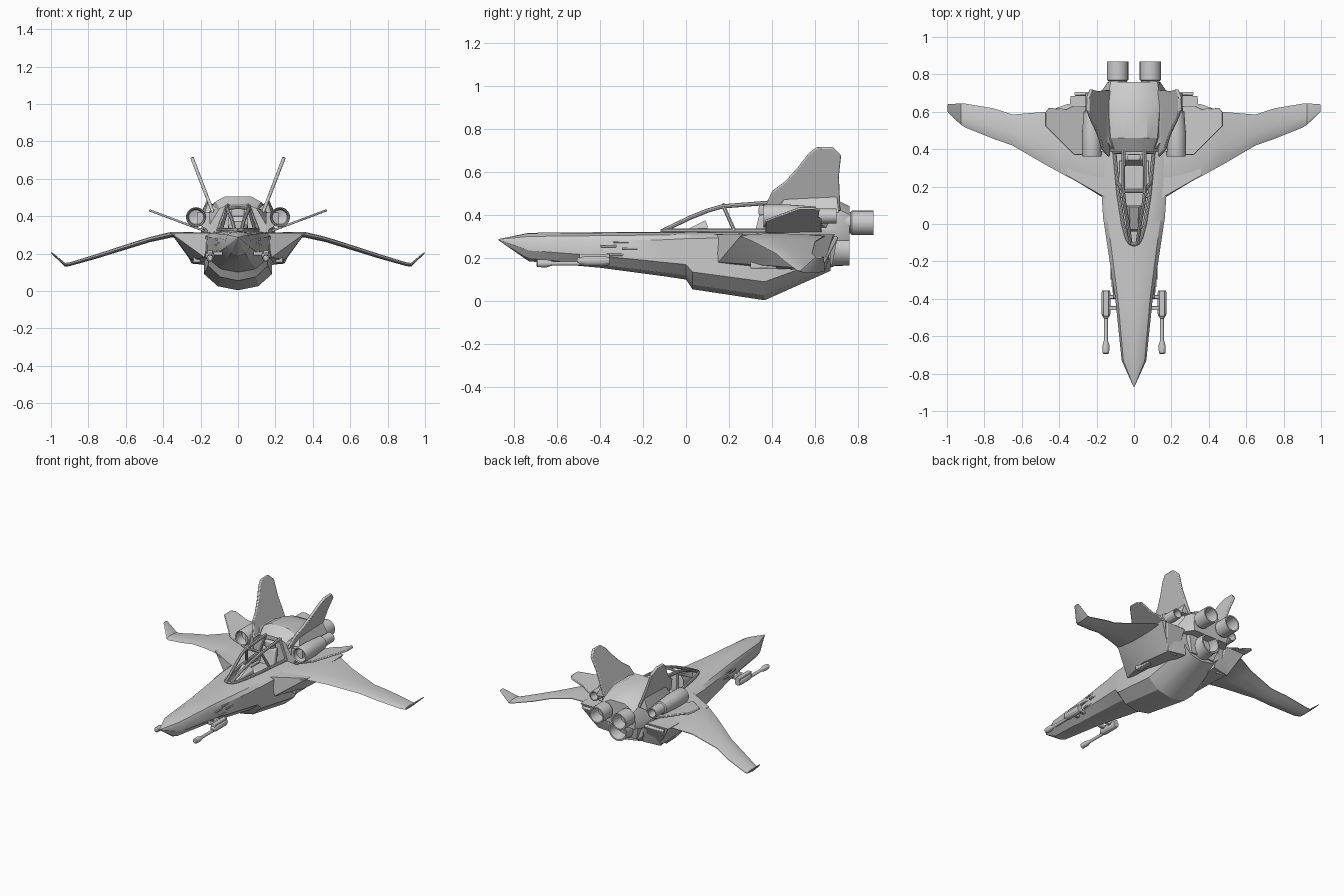
import bpy, bmesh, math
from mathutils import Vector

if "Cube" in bpy.data.objects:
    bpy.data.objects.remove(bpy.data.objects["Cube"])


def finish(name, bm, mirror=False, bevel=0):
    bmesh.ops.recalc_face_normals(bm, faces=bm.faces)
    me = bpy.data.meshes.new(name)
    bm.to_mesh(me)
    bm.free()
    ob = bpy.data.objects.new(name, me)
    bpy.context.collection.objects.link(ob)
    if bevel:
        b = ob.modifiers.new("bevel", 'BEVEL')
        b.width, b.segments = bevel, 2
    if mirror:
        ob.modifiers.new("mirror", 'MIRROR').use_mirror_merge = False
    return ob


def loft(name, rings, mirror=False):
    """Skin a list of closed rings and cap both ends."""
    bm = bmesh.new()
    vs = [[bm.verts.new(p) for p in r] for r in rings]
    n = len(rings[0])
    for a, b in zip(vs, vs[1:]):
        for i in range(n):
            j = (i + 1) % n
            bm.faces.new((a[i], a[j], b[j], b[i]))
    bm.faces.new(vs[0])
    bm.faces.new(vs[-1])
    return finish(name, bm, mirror)


def full(half, y):
    """Half section (x, z) from top centre to bottom centre -> whole ring."""
    other = [(-x, z) for x, z in reversed(half) if x > 1e-6]
    return [(x, y, z) for x, z in half + other]


def hull(name, pts, mirror=False, bevel=0):
    bm = bmesh.new()
    for p in pts:
        bm.verts.new(p)
    res = bmesh.ops.convex_hull(bm, input=bm.verts)
    bmesh.ops.delete(bm, geom=[v for v in res["geom_interior"] if isinstance(v, bmesh.types.BMVert)], context='VERTS')
    bmesh.ops.dissolve_limit(bm, angle_limit=0.02, verts=bm.verts, edges=bm.edges)
    return finish(name, bm, mirror, bevel)


def box(name, c, s, mirror=False, bevel=0.004):
    return hull(name, [(c[0] + i * s[0] / 2, c[1] + j * s[1] / 2, c[2] + k * s[2] / 2)
                       for i in (-1, 1) for j in (-1, 1) for k in (-1, 1)], mirror, bevel)


def plate(name, pts, t, mirror=True):
    """Flat panel of thickness t from a planar outline."""
    p = [Vector(v) for v in pts]
    n = (p[1] - p[0]).cross(p[-1] - p[0]).normalized() * t / 2
    ob = loft(name, [[v - n for v in p], [v + n for v in p]], False)
    b = ob.modifiers.new("bevel", 'BEVEL')
    b.width, b.segments = t * 0.3, 2
    if mirror:
        ob.modifiers.new("mirror", 'MIRROR')
    return ob


def lathe(name, x, z, prof, mirror=False, seg=24):
    """Revolve a (y, radius) profile about a fore-aft axis."""
    return loft(name, [[(x + r * math.cos(a), y, z + r * math.sin(a))
                        for a in (2 * math.pi * i / seg for i in range(seg))] for y, r in prof], mirror)


def tube(name, pts, r, mirror=True):
    cu = bpy.data.curves.new(name, 'CURVE')
    cu.dimensions, cu.bevel_depth, cu.bevel_resolution, cu.use_fill_caps = '3D', r, 2, True
    sp = cu.splines.new('POLY')
    sp.points.add(len(pts) - 1)
    for q, p in zip(sp.points, pts):
        q.co = (*p, 1)
    ob = bpy.data.objects.new(name, cu)
    bpy.context.collection.objects.link(ob)
    bpy.ops.object.select_all(action='DESELECT')
    ob.select_set(True)
    bpy.context.view_layer.objects.active = ob
    bpy.ops.object.convert(target='MESH')
    ob = bpy.context.view_layer.objects.active
    if mirror:
        ob.modifiers.new("mirror", 'MIRROR').use_mirror_merge = False
    return ob


# Fuselage: (y, half width, top, shoulder, chine, keel)
sections = [(-.87, .003, .288, .286, .284, .282), (-.73, .066, .317, .275, .235, .185),
            (-.40, .10, .32, .28, .21, .155), (-.1, .145, .322, .285, .18, .115),
            (.0, .16, .322, .29, .17, .10), (.03, .165, .322, .29, .135, .055),
            (.365, .187, .322, .30, .09, .004), (.67, .14, .32, .30, .20, .14)]
rings = []
for y, w, zt, zs, zl, zb in sections:
    h = zt - zs
    rings.append(full([(0, zt), (.5 * w, zt - .08 * h), (.86 * w, zt - .4 * h), (w, zs),
                       (.97 * w, zl), (.58 * w, zb + .25 * (zl - zb)), (0, zb)], y))
fuselage = loft("fuselage", rings)

# Cockpit opening cut into the fuselage
rim = [(0, -.11), (.022, -.102), (.038, -.075), (.058, .0), (.082, .15), (.105, .39)]
outline = rim + [(-x, y) for x, y in reversed(rim[1:])]
cutter = loft("cockpit_cutter", [[(x * .9, y, z) for x, y in outline] for z in (.215, .4)])
cut = fuselage.modifiers.new("cut", 'BOOLEAN')
cut.object, cut.operation, cut.solver = cutter, 'DIFFERENCE', 'EXACT'
bpy.context.view_layer.objects.active = fuselage
bpy.ops.object.modifier_apply(modifier="cut")
bpy.data.objects.remove(cutter)

# Dorsal engine housing behind the cockpit
dorsal = [(.385, .055, .46, .10, .44, .165), (.46, .07, .505, .125, .475, .19),
          (.60, .07, .50, .135, .465, .20), (.70, .065, .47, .135, .43, .18), (.76, .055, .44, .125, .40, .14)]
loft("dorsal_housing", [full([(0, b), (a, b), (c, d), (e, .33), (e * .95, .28), (0, .28)], y)
                        for y, a, b, c, d, e in dorsal])

# Canopy frame
tube("canopy_rim", [(x, y, .326) for x, y in rim], .010)
tube("canopy_rail", [(.018, -.105, .328), (.035, .02, .388), (.05, .10, .42), (.058, .17, .44), (.056, .39, .457)], .010)
tube("canopy_strut", [(.058, .175, .438), (.09, .225, .326)], .009)
tube("canopy_arch", [(-.058, .175, .44), (0, .175, .447), (.058, .175, .44)], .008, False)
tube("canopy_rear_strut", [(.056, .385, .455), (.105, .385, .326)], .010)

# Cockpit interior
hull("dashboard", [(s * x, y, z) for s in (-1, 1) for x, y, z in
                   [(.055, .10, .24), (.05, .10, .35), (.025, .09, .375), (.02, -.03, .315), (.03, -.04, .24)]])
box("seat_cushion", (0, .25, .265), (.11, .14, .06), bevel=.012)
hull("seat_back", [(s * x, y, z) for s in (-1, 1) for x, y, z in
                   [(.06, .30, .24), (.06, .35, .24), (.05, .34, .40), (.05, .375, .40)]], bevel=.01)
box("headrest", (0, .355, .42), (.07, .035, .05), bevel=.01)
box("side_console", (.07, .24, .27), (.022, .2, .05), True)

# Main wings: (x, z, leading y, trailing y, thickness)
ribs = [(.14, .298, .14, .66, .03), (.36, .300, .255, .64, .03), (.47, .275, .315, .60, .028),
        (.65, .219, .42, .585, .026), (.75, .187, .455, .618, .024), (.90, .143, .515, .643, .02),
        (.925, .14, .53, .645, .02), (.998, .205, .60, .64, .01)]
loft("wing", [[(x, a + (b - a) * f, z + t * g) for f, g in
               [(0, 0), (.12, .35), (.4, .5), (.75, .35), (1, .08), (1, -.08), (.75, -.35), (.4, -.5), (.12, -.35)]]
              for x, z, a, b, t in ribs], True)

# Wedge housing under each wing root, with a rear flap panel
hull("wing_root_housing", [(.15, .14, .31), (.18, .15, .18), (.36, .26, .31), (.25, .38, .165), (.24, .63, .145),
                           (.34, .685, .31), (.14, .69, .31), (.12, .65, .15), (.15, .38, .15)], True)
box("wing_root_step", (.22, .36, .167), (.04, .12, .03), True)
plate("rear_flap", [(.17, .61, .14), (.25, .62, .15), (.32, .70, .30), (.17, .70, .30)], .02)

# Leaning tail fins
fin = [(.36, .42), (.40, .51), (.46, .555), (.515, .615), (.57, .685), (.605, .713), (.68, .715), (.72, .675),
       (.71, .58), (.717, .42)]
plate("tail_fin", [(.145 + (z - .45) * .385, y, z) for y, z in fin], .018)
hull("fin_root", [(.11, .40, .44), (.18, .42, .41), (.20, .71, .41), (.12, .71, .42), (.16, .46, .48), (.165, .70, .49)], True)

# Small canard-like upper fins
upper = [(.18, .37), (.32, .37), (.36, .41), (.475, .525), (.475, .595), (.455, .62), (.36, .615), (.33, .63), (.18, .63)]
plate("upper_fin", [(x, y, .355 + .375 * (x - .27)) for x, y in upper], .012)

# Side nacelles, open at both ends
lathe("nacelle", .225, .395, [(.43, .002), (.42, .038), (.365, .044), (.36, .05), (.37, .053), (.48, .053), (.56, .047),
                              (.60, .044), (.605, .036), (.70, .034), (.70, .027), (.64, .022), (.64, .002)], True)
hull("nacelle_mount", [(.15, .38, .32), (.15, .38, .42), (.22, .40, .36), (.22, .40, .42),
                       (.15, .68, .32), (.15, .68, .42), (.22, .62, .36), (.22, .62, .42)], True)

# Main exhausts: two above, one larger below
lathe("upper_exhaust", .0875, .363, [(.60, .05), (.765, .05), (.77, .057), (.87, .057), (.87, .048), (.79, .04), (.79, .002)], True)
lathe("lower_exhaust", 0, .235, [(.55, .085), (.66, .085), (.69, .072), (.76, .070), (.76, .060), (.68, .048), (.68, .002)])
hull("exhaust_fairing", [(s * x, y, z) for s in (-1, 1) for x, y, z in
                         [(.15, .55, .33), (.14, .71, .33), (.13, .55, .17), (.09, .68, .17), (.10, .70, .29)]])

# Nose guns on short pylons
lathe("gun_body", .15, .188, [(-.505, .010), (-.49, .021), (-.47, .025), (-.375, .025), (-.355, .02)], True, 12)
lathe("gun_barrel", .15, .175, [(-.695, .010), (-.69, .017), (-.65, .019), (-.62, .010), (-.48, .010)], True, 12)
box("gun_cover", (.15, -.425, .205), (.03, .14, .028), True)
for i, y in enumerate((-.45, -.39)):
    box(f"gun_pylon_{i + 1}", (.118, y, .20), (.07, .022, .022), True)

# Raised vents along the nose sides
for i, (y, x, z) in enumerate([(-.36, .105, .255), (-.30, .113, .275), (-.26, .118, .245), (-.33, .107, .215)]):
    box(f"side_vent_{i + 1}", (x, y, z), (.014, .075, .010), True, .002)

# Smooth shading with crisp edges
bpy.ops.object.select_all(action='DESELECT')
for ob in bpy.context.scene.objects:
    ob.select_set(True)
    bpy.context.view_layer.objects.active = ob
bpy.ops.object.shade_smooth_by_angle(angle=math.radians(28))
